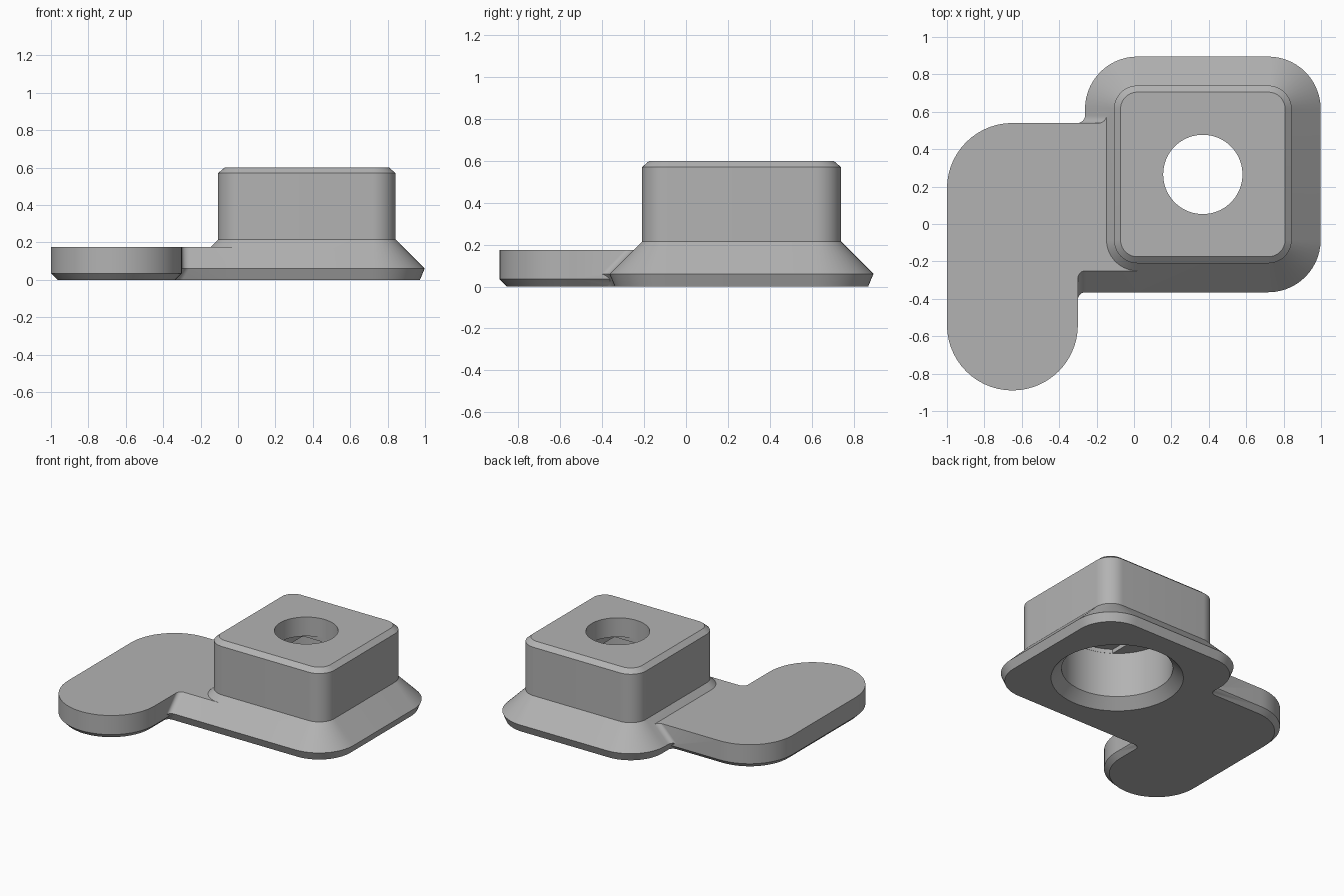
import bpy
import bmesh
from math import cos, sin, acos, pi

default = bpy.data.objects.get("Cube")
if default:
    bpy.data.objects.remove(default, do_unlink=True)

grey = bpy.data.materials.new("plain_grey")
grey.use_nodes = True
colour = (0.45, 0.45, 0.45, 1)
grey.diffuse_color = colour
grey.node_tree.nodes["Principled BSDF"].inputs["Base Color"].default_value = colour

CX, CY = 0.368, 0.265      # centre of the square boss
TOP = 0.175                # height of the paddle
FILLET = 0.04


def arc(cx, cy, r, start, end, steps=14):
    return [(cx + r * cos(start + (end - start) * i / steps),
             cy + r * sin(start + (end - start) * i / steps)) for i in range(steps + 1)]


def circle(r):
    return arc(CX, CY, r, 0, 2 * pi, 72)[:-1]


def rounded_square(half, r):
    k = half - r
    corners = [(k, k), (-k, k), (-k, -k), (k, -k)]
    return [p for i, (x, y) in enumerate(corners)
            for p in arc(CX + x, CY + y, r, i * pi / 2, (i + 1) * pi / 2)]


def loft(name, levels):
    """Solid through stacked (z, outline) levels with equal point counts."""
    bm = bmesh.new()
    rings = [[bm.verts.new((x, y, z)) for x, y in pts] for z, pts in levels]
    for low, high in zip(rings, rings[1:]):
        for i in range(len(low)):
            j = (i + 1) % len(low)
            bm.faces.new((low[i], low[j], high[j], high[i]))
    bm.faces.new(rings[0][::-1])
    bm.faces.new(rings[-1])
    bmesh.ops.recalc_face_normals(bm, faces=bm.faces[:])
    mesh = bpy.data.meshes.new(name)
    bm.to_mesh(mesh)
    bm.free()
    mesh.materials.append(grey)
    obj = bpy.data.objects.new(name, mesh)
    bpy.context.collection.objects.link(obj)
    return obj


def combine(target, other, operation):
    other.hide_render = True
    mod = target.modifiers.new(other.name, 'BOOLEAN')
    mod.operation = operation
    mod.solver = 'EXACT'
    mod.object = other
    bpy.context.view_layer.objects.active = target
    bpy.ops.object.modifier_apply(modifier=mod.name)
    bpy.data.objects.remove(other, do_unlink=True)


# Square boss on its flared foot
profile = [(0, 0.605), (0.06, 0.63), (0.215, 0.475), (0.57, 0.475), (0.60, 0.44)]
body = loft("mounting_bracket", [(z, rounded_square(h, h - 0.35)) for z, h in profile])


# Flat paddle with a rounded end and an arm into the foot
def paddle_outline(inset):
    r = 0.35 - inset
    return (arc(-0.65, -0.54, r, pi, 2 * pi, 28)
            + [(-0.3 - inset, -0.2), (-0.12, -0.2), (-0.12, 0.54 - inset)]
            + arc(-0.65, 0.19, r, pi / 2, pi))


paddle = loft("paddle", [(0, paddle_outline(0.035)), (0.035, paddle_outline(0)),
                         (TOP, paddle_outline(0))])

# Front web carrying the flared foot across to the paddle
foot = [(0, 0.605), (0.06, 0.63), (TOP, 0.515)]
web = loft("front_web", [(z, [(-0.4, CY - h), (0.05, CY - h), (0.05, -0.1), (-0.4, -0.1)])
                         for z, h in foot])


# Small inside fillets where the foot meets the paddle
def front_fillet(x, y):
    f = FILLET
    return (arc(x + f, y - f, f, pi, pi / 2, 6)
            + [(x + f, y + 0.03), (x - 0.03, y + 0.03), (x - 0.03, y - f)])


def back_fillet(x, y):
    f = FILLET
    return (arc(x - f, y + f, f, -pi / 2, 0, 6)
            + [(x + 0.03, y + f), (x + 0.03, y - 0.03), (x - f, y - 0.03)])


front = loft("front_fillet", [(z, front_fillet(-0.335 if z == 0 else -0.3, CY - h))
                              for z, h in foot])
back = loft("back_fillet", [(z, back_fillet(CX - h, 0.505 if z == 0 else 0.54))
                            for z, h in foot])

for part in (paddle, web, front, back):
    combine(body, part, 'UNION')


# Screw hole: chamfered counterbore, slot step, square step, round bore
def slot_outline(half, r):
    a = acos(half / r)
    return arc(CX, CY, r, a, pi - a) + arc(CX, CY, r, pi + a, 2 * pi - a)


def square_outline(half):
    return [(CX + x * half, CY + y * half) for x, y in ((1, 1), (-1, 1), (-1, -1), (1, -1))]


cutters = [
    loft("counterbore", [(-0.01, circle(0.45)), (0.07, circle(0.37)), (0.40, circle(0.37))]),
    loft("slot_step", [(0.38, slot_outline(0.213, 0.369)), (0.43, slot_outline(0.213, 0.369))]),
    loft("square_step", [(0.38, square_outline(0.2125)), (0.46, square_outline(0.2125))]),
    loft("round_bore", [(0.38, circle(0.212)), (0.7, circle(0.212))]),
]
for cutter in cutters:
    combine(body, cutter, 'DIFFERENCE')

# Smooth the rounded walls and keep hard edges
bpy.ops.object.select_all(action='DESELECT')
body.select_set(True)
bpy.context.view_layer.objects.active = body
bpy.ops.object.shade_smooth_by_angle(angle=pi / 9)
